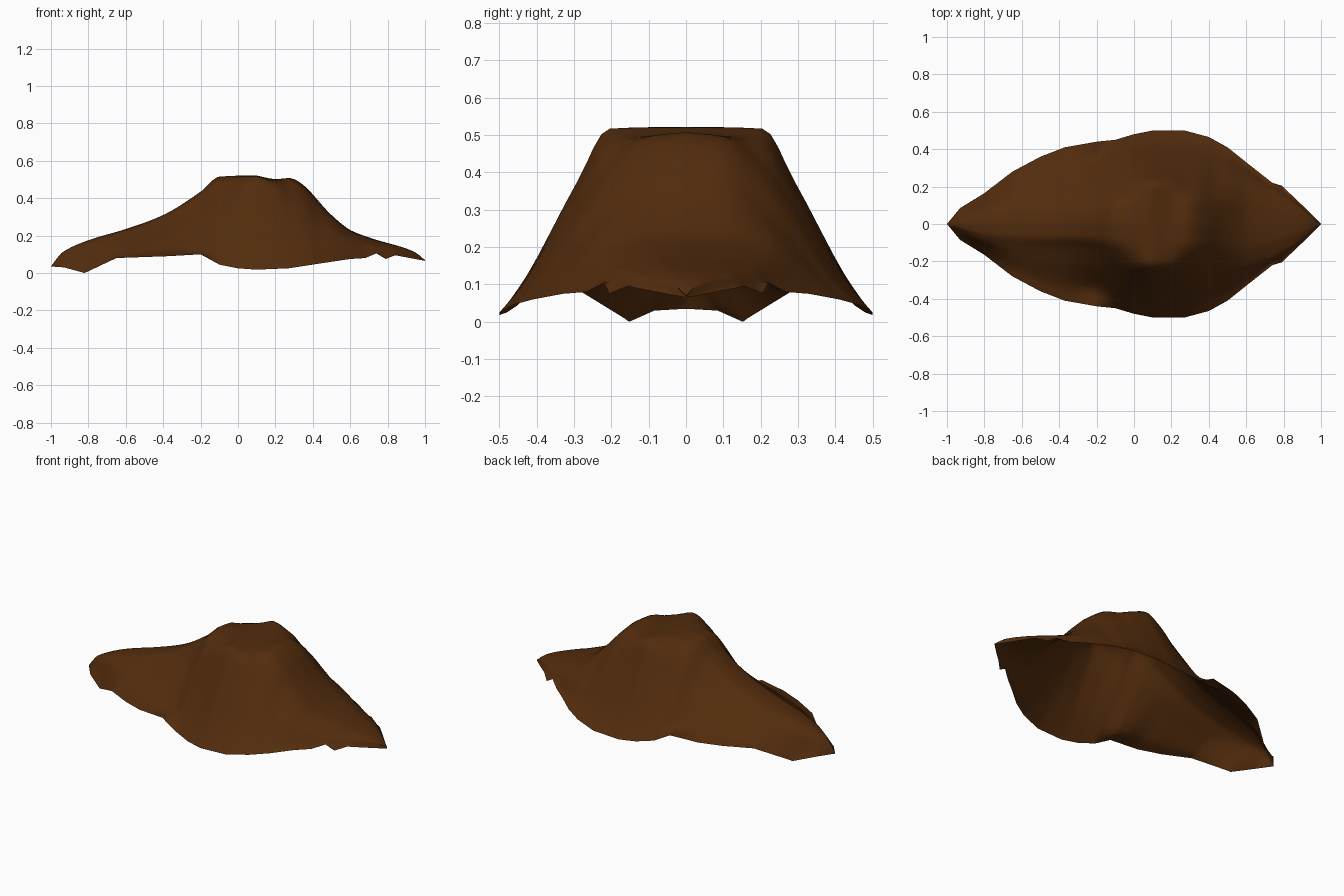
import bpy
import bmesh
import math

default_cube = bpy.data.objects.get("Cube")
if default_cube:
    bpy.data.objects.remove(default_cube, do_unlink=True)


def make_profile(points, smooth=True):
    """Return a curve through the points that never overshoots them."""
    xs = [p[0] for p in points]
    ys = [p[1] for p in points]
    slopes = [(ys[i + 1] - ys[i]) / (xs[i + 1] - xs[i]) for i in range(len(xs) - 1)]
    tangents = [slopes[0]]
    for before, after in zip(slopes, slopes[1:]):
        product = before * after
        tangents.append(2 * product / (before + after) if product > 0 else 0)
    tangents.append(slopes[-1])

    def evaluate(x):
        i = 0
        while i < len(slopes) - 1 and x > xs[i + 1]:
            i += 1
        width = xs[i + 1] - xs[i]
        t = (x - xs[i]) / width
        if not smooth:
            return ys[i] + t * (ys[i + 1] - ys[i])
        blend = t * t * (3 - 2 * t)
        leave = t * (1 - t) ** 2 * width * tangents[i]
        arrive = t * t * (t - 1) * width * tangents[i + 1]
        return ys[i] + blend * (ys[i + 1] - ys[i]) + leave + arrive

    return evaluate


# Ridge height along the length
ridge_z = make_profile([(-1, .035), (-.94, .11), (-.8, .175), (-.6, .235), (-.4, .31),
                        (-.2, .435), (-.1, .515), (.08, .522), (.2, .502), (.28, .508),
                        (.33, .485), (.5, .31), (.6, .23), (.7, .19), (.95, .11), (1, .065)])

# Rim outline and rim height, with straight segments
rim_outline = [(-1, 0), (-.93, .085), (-.8, .165), (-.65, .28), (-.5, .36),
               (-.37, .41), (-.2, .44), (-.1, .45), (0, .48), (.1, .5), (.27, .5),
               (.4, .465), (.5, .41), (.6, .33), (.74, .22), (.79, .205), (.9, .1), (1, 0)]
rim_heights = [(-1, .035), (-.93, .03), (-.82, 0), (-.65, .08), (-.37, .09), (-.2, .1),
               (-.1, .045), (0, .025), (.1, .018), (.27, .025), (.4, .045), (.6, .075),
               (.68, .08), (.74, .105), (.79, .075), (.84, .095), (1, .065)]
rim_y = make_profile(rim_outline, smooth=False)
rim_z = make_profile(rim_heights, smooth=False)

# Rounded shoulder line: its distance from the middle and its drop from the ridge
shoulder_y = make_profile([(-1, 0), (-.9, .05), (-.8, .09), (-.6, .125), (-.3, .13),
                           (-.2, .145), (-.1, .185), (0, .205), (.4, .2), (.55, .22),
                           (.74, .16), (1, 0)])
shoulder_drop = make_profile([(-1, 0), (-.9, .03), (-.6, .045), (-.4, .055), (-.2, .085),
                              (-.1, .105), (0, .05), (.1, .003), (.2, .02), (.3, .085),
                              (.4, .085), (.5, .06), (.74, .03), (1, 0)])

# Hollow in the sides, deepest in the fold behind the crown
side_sag = make_profile([(-1, 0), (-.6, .008), (-.35, .015), (-.2, .04), (-.09, .002),
                         (.1, .012), (.4, .01), (1, 0)])


def half_section(x, steps):
    """Points across the right half, from the ridge down to the rim."""
    top, edge_y, edge_z = ridge_z(x), rim_y(x), rim_z(x)
    sy = min(shoulder_y(x), edge_y)
    sz = max(top - shoulder_drop(x), edge_z)
    sag = side_sag(x)

    def side(t, sink):
        return sy + (edge_y - sy) * t, sz + (edge_z - sz) * t - sink

    controls = [(0, top), (sy / 2, top + (sz - top) * .15), (sy, sz),
                side(.3, -.005 if x > -.1 else sag / 2), side(.75, sag * 1.5), (edge_y, edge_z)]
    across = make_profile([(i, c[0]) for i, c in enumerate(controls)])
    height = make_profile([(i, c[1]) for i, c in enumerate(controls)])
    params = [(len(controls) - 1) * s / steps for s in range(steps + 1)]
    return [(x, -across(p), height(p)) for p in params]


def build_draped_shell(name, material):
    length_steps, cross_steps = 72, 20
    stations = {round(-1 + 2 * i / length_steps, 3) for i in range(length_steps + 1)}
    stations |= {p[0] for p in rim_outline + rim_heights}
    bm = bmesh.new()
    rows = [[bm.verts.new(co) for co in half_section(x, cross_steps)] for x in sorted(stations)]
    for row, following in zip(rows, rows[1:]):
        for s in range(cross_steps):
            bm.faces.new((row[s], row[s + 1], following[s + 1], following[s]))
    bmesh.ops.remove_doubles(bm, verts=bm.verts, dist=.0005)
    mesh = bpy.data.meshes.new(name)
    bm.to_mesh(mesh)
    bm.free()
    mesh.materials.append(material)
    shell = bpy.data.objects.new(name, mesh)
    bpy.context.collection.objects.link(shell)

    # Matching left half
    mirror = shell.modifiers.new("mirror_halves", "MIRROR")
    mirror.use_axis = (False, True, False)
    mirror.merge_threshold = .001
    return shell


# Plain leather colour
leather = bpy.data.materials.new("dark_brown_leather")
leather.use_nodes = True
brown = (.085, .025, .004, 1)
leather.diffuse_color = brown
leather.node_tree.nodes["Principled BSDF"].inputs["Base Color"].default_value = brown

# Open hat shell with a rounded crown and two pointed ends
hat = build_draped_shell("hat_shell", leather)
bpy.ops.object.select_all(action="DESELECT")
hat.select_set(True)
bpy.context.view_layer.objects.active = hat
bpy.ops.object.shade_smooth_by_angle(angle=math.radians(60))
